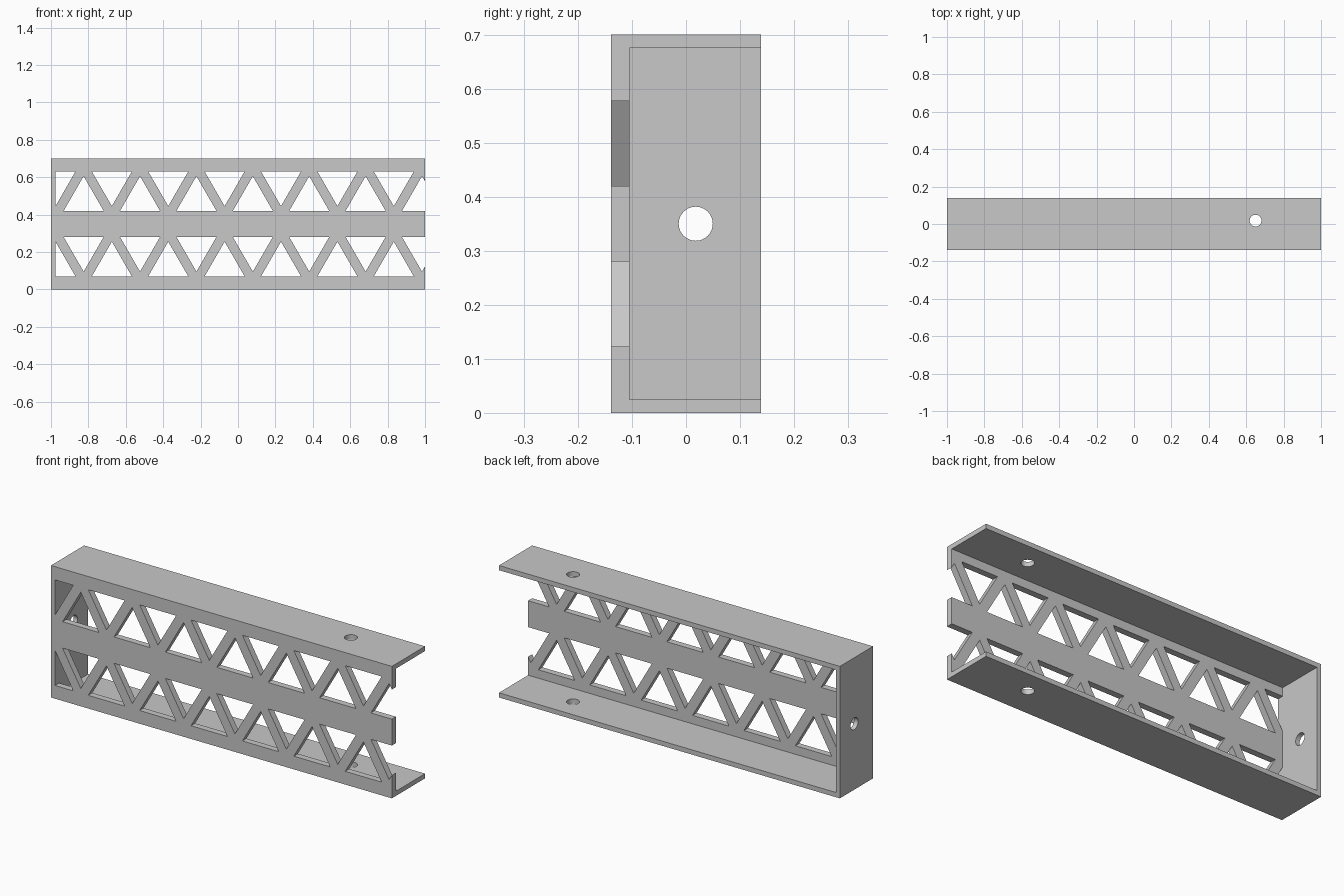
import bpy, bmesh, math
from mathutils import Matrix

cube = bpy.data.objects.get("Cube")
if cube:
    bpy.data.objects.remove(cube, do_unlink=True)

# Main dimensions
HEIGHT, FRONT, BACK = 0.70, -0.139, 0.139
WEB_BACK, WALL = -0.105, 0.024
PITCH = 0.3015            # distance between matching truss openings
ROW_LOW, ROW_HIGH = 0.42, 0.63
TRI_H = 0.185             # height of one triangular opening
TRI_HALF = TRI_H / math.sqrt(3)
INNER_X = -1 + WALL
HOLE_R, HOLE_Y, HOLE_X = 0.0315, 0.018, 0.65


def make_object(name, bm):
    bmesh.ops.recalc_face_normals(bm, faces=bm.faces)
    mesh = bpy.data.meshes.new(name)
    bm.to_mesh(mesh)
    bm.free()
    obj = bpy.data.objects.new(name, mesh)
    bpy.context.collection.objects.link(obj)
    return obj


def box(name, low, high):
    bm = bmesh.new()
    bmesh.ops.create_cube(bm, size=1)
    for v in bm.verts:
        v.co = [h if c > 0 else l for c, l, h in zip(v.co, low, high)]
    return make_object(name, bm)


def add_prism(bm, outline):
    """Extrude an x-z outline through the web."""
    verts = [bm.verts.new((x, FRONT - 0.05, z)) for x, z in outline]
    face = bm.faces.new(verts)
    result = bmesh.ops.extrude_face_region(bm, geom=[face])
    for v in result["geom"]:
        if isinstance(v, bmesh.types.BMVert):
            v.co.y = WEB_BACK + 0.05


def add_drill(bm, length, matrix):
    bmesh.ops.create_cone(bm, cap_ends=True, segments=48, radius1=HOLE_R,
                          radius2=HOLE_R, depth=length, matrix=matrix)


def cut(target, cutter):
    cutter.hide_render = True
    mod = target.modifiers.new("cut", "BOOLEAN")
    mod.operation, mod.solver, mod.object = "DIFFERENCE", "EXACT", cutter
    bpy.context.view_layer.objects.active = target
    bpy.ops.object.modifier_apply(modifier=mod.name)
    bpy.data.objects.remove(cutter, do_unlink=True)


# Solid block hollowed into a channel, open at the back and one end
body = box("truss_channel", (-1, FRONT, 0), (1, BACK, HEIGHT))
cut(body, box("cavity", (INNER_X, WEB_BACK, 0.025), (1.2, 0.4, HEIGHT - 0.025)))

# Two mirrored rows of alternating triangular openings
bm = bmesh.new()
for k in range(14):
    cx = INNER_X + k * PITCH / 2
    if k % 2:
        base, tip = ROW_LOW, ROW_LOW + TRI_H
    else:
        base, tip = ROW_HIGH, ROW_HIGH - TRI_H
    # The first opening is half a triangle, ending at the end wall
    left = cx - TRI_HALF if k else INNER_X + 0.0004
    outline = [(left, base), (cx + TRI_HALF, base), (max(cx, left), tip)]
    add_prism(bm, outline)
    add_prism(bm, [(x, HEIGHT - z) for x, z in outline])
cut(body, make_object("truss_openings", bm))

# Bolt holes through both flanges and the end wall
bm = bmesh.new()
add_drill(bm, 1, Matrix.Translation((HOLE_X, HOLE_Y, HEIGHT / 2)))
add_drill(bm, 0.2, Matrix.Translation((-1, HOLE_Y, HEIGHT / 2))
          @ Matrix.Rotation(math.pi / 2, 4, "Y"))
cut(body, make_object("bolt_holes", bm))

# Plain grey finish
grey = bpy.data.materials.new("plain_grey")
grey.use_nodes = True
colour = (0.58, 0.58, 0.58, 1)
grey.diffuse_color = colour
grey.node_tree.nodes["Principled BSDF"].inputs["Base Color"].default_value = colour
body.data.materials.clear()
body.data.materials.append(grey)
for face in body.data.polygons:
    face.material_index = 0

# Smooth hole walls, sharp edges everywhere else
bpy.ops.object.select_all(action="DESELECT")
body.select_set(True)
bpy.context.view_layer.objects.active = body
bpy.ops.object.shade_smooth_by_angle(angle=math.radians(30))
